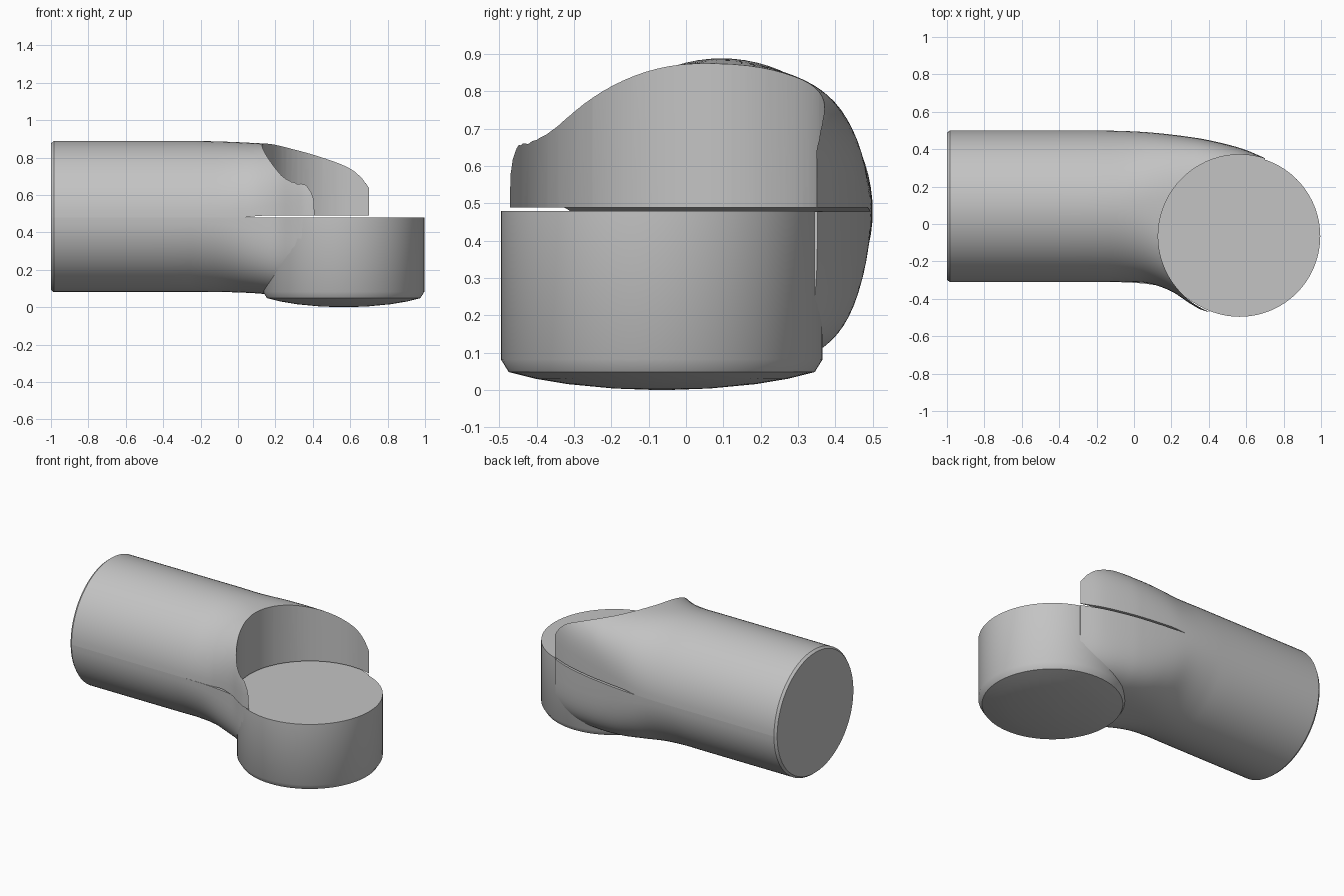
import bpy, bmesh, math
from mathutils import Vector

if "Cube" in bpy.data.objects:
    bpy.data.objects.remove(bpy.data.objects["Cube"], do_unlink=True)

grey = bpy.data.materials.new("plain_grey")
grey.use_nodes = True
grey.diffuse_color = (0.55, 0.55, 0.55, 1)
grey.node_tree.nodes["Principled BSDF"].inputs["Base Color"].default_value = grey.diffuse_color

SEAM = 0.478                      # height where hood and base meet
DISC_X, DISC_Y, DISC_R = 0.565, -0.065, 0.431


def make_object(name, bm):
    bmesh.ops.recalc_face_normals(bm, faces=bm.faces)
    mesh = bpy.data.meshes.new(name)
    bm.to_mesh(mesh)
    bm.free()
    obj = bpy.data.objects.new(name, mesh)
    bpy.context.collection.objects.link(obj)
    mesh.materials.append(grey)
    return obj


def smooth(obj):
    bpy.ops.object.select_all(action="DESELECT")
    obj.select_set(True)
    bpy.context.view_layer.objects.active = obj
    bpy.ops.object.shade_smooth_by_angle(angle=math.radians(32))


def resample(rows, steps=4):
    """Smooth the station list with Catmull-Rom interpolation."""
    rows = [Vector(r) for r in rows]
    out = []
    for i in range(len(rows) - 1):
        a, b, c, d = (rows[max(i - 1, 0)], rows[i], rows[i + 1],
                      rows[min(i + 2, len(rows) - 1)])
        for s in range(steps):
            t = s / steps
            out.append(b + (c - a) * (t / 2)
                       + (a * 2 - b * 5 + c * 4 - d) * (t * t / 2)
                       + (b * 3 - a - c * 3 + d) * (t ** 3 / 2))
    return out + [rows[-1]]


def loft(name, stations, segments=40):
    """Skin half superellipse sections given as x, front, back, base, tip, power."""
    bm = bmesh.new()
    rings = []
    for x, front, back, base, tip, power in stations:
        mid, half = (front + back) / 2, (back - front) / 2
        ring = []
        for i in range(segments + 1):
            a = math.pi * i / segments
            c, s = math.cos(a), max(math.sin(a), 0)
            y = mid + half * math.copysign(abs(c) ** (2 / power), c)
            ring.append(bm.verts.new((x, y, base + (tip - base) * s ** (2 / power))))
        rings.append(ring)
    count = segments + 1
    for r, q in zip(rings, rings[1:]):
        for i in range(count):
            j = (i + 1) % count
            bm.faces.new((r[i], r[j], q[j], q[i]))
    bm.faces.new(rings[0])
    bm.faces.new(rings[-1])
    return make_object(name, bm)


def lathe(name, profile, segments=72):
    """Spin a radius and height profile around the disc axis."""
    bm = bmesh.new()
    rings = [[bm.verts.new((DISC_X + r * math.cos(math.tau * i / segments),
                            DISC_Y + r * math.sin(math.tau * i / segments), z))
              for i in range(segments)] for r, z in profile]
    for r, q in zip(rings, rings[1:]):
        for i in range(segments):
            j = (i + 1) % segments
            bm.faces.new((r[i], r[j], q[j], q[i]))
    bm.faces.new(rings[0])
    bm.faces.new(rings[-1])
    return make_object(name, bm)


# Stations: x, back, hood front, base front, top, bottom, hood power, base power
tube = (0.5, -0.31, -0.31, 0.888, 0.08, 2, 2)
stations = [
    (-0.985, *tube), (-0.37, *tube), (-0.2, *tube),
    (-0.05, 0.497, -0.31, -0.312, 0.884, 0.08, 2.05, 2.2),
    (0.08, 0.49, -0.318, -0.322, 0.878, 0.075, 2.3, 2.7),
    (0.2, 0.478, -0.36, -0.345, 0.872, 0.065, 2.7, 3.2),
    (0.3, 0.465, -0.425, -0.408, 0.868, 0.058, 3.1, 3.6),
    (0.38, 0.452, -0.465, -0.45, 0.866, 0.055, 3.4, 3.8),
    (0.5, 0.425, -0.475, -0.46, 0.864, 0.052, 3.7, 4),
    (0.6, 0.395, -0.4, -0.4, 0.862, 0.055, 3.8, 4),
    (0.7, 0.352, -0.3, -0.3, 0.86, 0.06, 3.8, 4),
]
rows = resample(stations)

# Bevelled tube end
end = Vector((-1, 0.488, -0.298, -0.298, 0.876, 0.092, 2, 2))
rows.insert(0, end)

# Upper hood, lifted slightly where it overhangs the disc
upper = [(x, hf, bk, SEAM + 0.011 * min(max((x - 0.02) / 0.1, 0), 1), top, hp)
         for x, bk, hf, bf, top, bot, hp, bp in rows]
hood = loft("upper_hood", upper)

# Lower body, running into the disc
lower = [(x, bf, bk, SEAM, bot, bp) for x, bk, hf, bf, top, bot, hp, bp in rows]
base = loft("lower_body", lower)

# Round opening cut through the hood above the disc
cutter = lathe("opening_cutter", [(DISC_R + 0.005, 0.3), (DISC_R + 0.005, 1.2)])
cutter.hide_render = True
cut = hood.modifiers.new("opening", "BOOLEAN")
cut.operation = "DIFFERENCE"
cut.solver = "EXACT"
cut.object = cutter
bpy.context.view_layer.objects.active = hood
hood.select_set(True)
bpy.ops.object.modifier_apply(modifier=cut.name)
bpy.data.objects.remove(cutter, do_unlink=True)

# Flat-topped disc with a bevelled, shallow domed underside
dome = [(0.41 * math.sin(a), 0.048 * (1 - math.cos(a)) / (1 - math.cos(0.9)))
        for a in (0.05, 0.25, 0.5, 0.7, 0.9)]
dome = [(r / math.sin(0.9), z) for r, z in dome]
disc = lathe("round_disc", dome + [(DISC_R, 0.082), (DISC_R, SEAM + 0.001)])

for part in (hood, base, disc):
    smooth(part)
